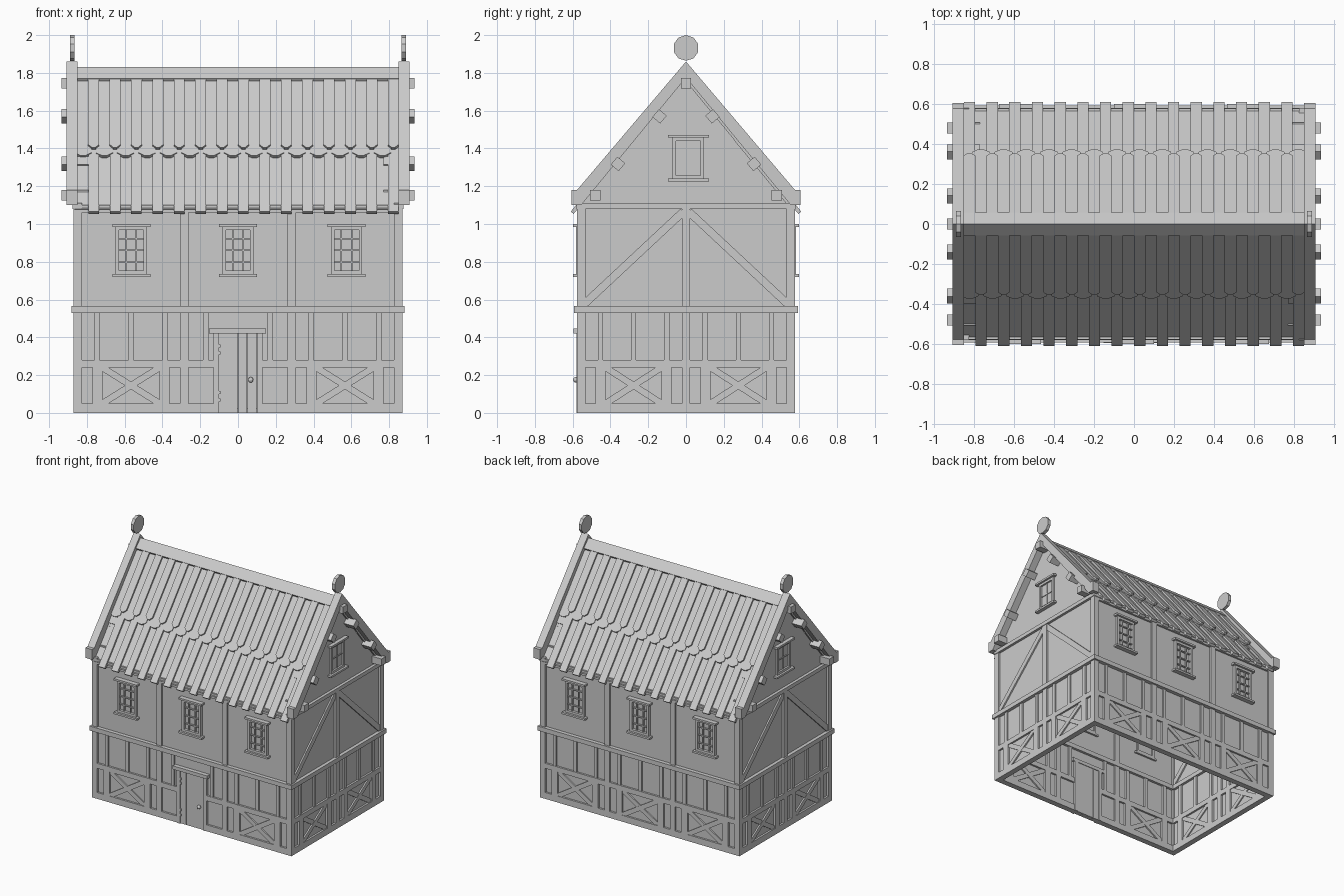
import bpy, bmesh
from math import pi, atan, atan2, hypot, cos, sin
from mathutils import Matrix, Vector

if "Cube" in bpy.data.objects:
    bpy.data.objects.remove(bpy.data.objects["Cube"])


def finish(name, bm):
    bmesh.ops.recalc_face_normals(bm, faces=bm.faces)
    me = bpy.data.meshes.new(name)
    bm.to_mesh(me)
    bm.free()
    ob = bpy.data.objects.new(name, me)
    bpy.context.collection.objects.link(ob)
    return ob


def boxes(name, items, wall):
    """items: (u0, u1, z0, z1, front, back, angle) on a wall; front/back are offsets from its face."""
    turn, dist = wall
    m = Matrix.Rotation(turn, 4, 'Z')
    bm = bmesh.new()
    for u0, u1, z0, z1, f, b, a in items:
        loc = Matrix.Translation(((u0 + u1) / 2, -dist - (f + b) / 2, (z0 + z1) / 2))
        size = Matrix.Diagonal((u1 - u0, f - b, z1 - z0, 1))
        bmesh.ops.create_cube(bm, size=1, matrix=m @ loc @ Matrix.Rotation(-a, 4, 'Y') @ size)
    return finish(name, bm)


def prism(bm, pts, lo, hi, m):
    """Extrude a 2D outline between two heights, placed by matrix m."""
    a = [bm.verts.new(m @ Vector((x, y, lo))) for x, y in pts]
    b = [bm.verts.new(m @ Vector((x, y, hi))) for x, y in pts]
    bm.faces.new(a)
    bm.faces.new(b[::-1])
    n = len(pts)
    for i in range(n):
        j = (i + 1) % n
        bm.faces.new((a[i], b[i], b[j], a[j]))


def beam(u0, u1, z0, z1, f=0.0, b=-0.045):
    return (u0, u1, z0, z1, f, b, 0)


def brace(p, q, w, f=-0.004, b=-0.041):
    (x0, z0), (x1, z1) = p, q
    l = hypot(x1 - x0, z1 - z0) / 2
    cx, cz = (x0 + x1) / 2, (z0 + z1) / 2
    return (cx - l, cx + l, cz - w / 2, cz + w / 2, f, b, atan2(z1 - z0, x1 - x0))


def bay(u0, u1):
    """Lower-storey bay: sill, rail, studs and a crossed panel."""
    g, p = 0.055, 0.108
    out = [beam(u0, u1, 0, 0.05), beam(u0, u1, 0.24, 0.28)]
    out += [beam(u0 + g, u0 + p, 0.05, 0.24), beam(u1 - p, u1 - g, 0.05, 0.24)]
    out += [beam(u - 0.014, u + 0.014, 0.28, 0.53, -0.003) for u in (u0 + 0.08, (u0 + u1) / 2, u1 - 0.08)]
    out += [brace((u0 + p, 0.05), (u1 - p, 0.24), 0.035),
            brace((u0 + p, 0.24), (u1 - p, 0.05), 0.035, -0.006, -0.039)]
    return out


def window(c, z0, z1, w, nu, nz, over):
    """Framed window with glazing bars, lintel and ledge."""
    h, t = w / 2, 0.018
    out = [beam(c - h, c - h + t, z0, z1, 0.006, -0.04), beam(c + h - t, c + h, z0, z1, 0.006, -0.04),
           beam(c - h, c + h, z0, z0 + t, 0.006, -0.04), beam(c - h, c + h, z1 - t, z1, 0.006, -0.04),
           beam(c - h - over, c + h + over, z1, z1 + 0.015, 0.022),
           beam(c - h - over, c + h + over, z0 - 0.015, z0, 0.022)]
    for i in range(1, nu):
        u = c - h + w * i / nu
        out.append(beam(u - 0.004, u + 0.004, z0, z1, -0.002, -0.03))
    for i in range(1, nz):
        z = z0 + (z1 - z0) * i / nz
        out.append(beam(c - h, c + h, z - 0.004, z + 0.004, -0.002, -0.03))
    return out


X, Y = 0.87, 0.577
front, right, back, left = (0, Y), (pi / 2, X), (pi, Y), (-pi / 2, X)

# Long walls
for side, wall in (("front", front), ("back", back)):
    boxes(side + "_plaster", [beam(-X + 0.03, X - 0.03, 0.02, 1.1, -0.015, -0.03)], wall)
    t = [beam(-0.88, 0.88, 0.53, 0.565, 0.015, -0.05), beam(-X, X, 1.06, 1.10, 0.0)]
    for u in (-0.848, -0.285, 0.285, 0.848):
        t.append(beam(u - 0.022, u + 0.022, 0, 1.08))
    t += bay(-0.826, -0.307) + bay(0.307, 0.826)
    if side == "back":
        t += bay(-0.263, 0.263)
    else:
        for s in (-1, 1):
            a, b = sorted((s * 0.125, s * 0.263))
            t += [beam(a, b, 0, 0.05), beam(a, b, 0.24, 0.28),
                  beam(s * 0.17 - 0.014, s * 0.17 + 0.014, 0.28, 0.53, -0.003)]
    boxes(side + "_timber_frame", t, wall)
    for i, c in enumerate((-0.565, 0, 0.575)):
        boxes(f"{side}_window_{i + 1}", window(c, 0.735, 0.985, 0.165, 3, 4, 0.018), wall)

# Door
boxes("door_planks", [beam(-0.1 + i * 0.05, -0.0515 + i * 0.05, 0, 0.42, -0.004) for i in range(4)], front)
boxes("door_frame", [beam(-0.13, -0.1, 0, 0.42, 0.004, -0.05), beam(0.1, 0.13, 0, 0.42, 0.004, -0.05),
                     beam(-0.153, 0.147, 0.42, 0.447, 0.018, -0.05)], front)
boxes("door_hinges", [beam(-0.1, -0.092, z, z + 0.016, 0.004, -0.01)
                      for z in (0.06, 0.1, 0.31, 0.345)], front)
bm = bmesh.new()
bmesh.ops.create_uvsphere(bm, u_segments=10, v_segments=6, radius=0.015,
                          matrix=Matrix.Translation((0.067, -Y - 0.006, 0.175)))
finish("door_knob", bm)

# Gable ends
slope = atan(0.68 / 0.575)
for side, wall in (("right", right), ("left", left)):
    boxes(side + "_plaster", [beam(-Y + 0.03, Y - 0.03, 0.02, 1.1, -0.015, -0.03)], wall)
    t = [beam(-0.592, 0.592, 0.53, 0.565, 0.012, -0.05), beam(-0.58, 0.58, 1.08, 1.11, 0.005)]
    for u in (-0.555, 0, 0.555):
        t.append(beam(u - 0.022, u + 0.022, 0, 1.08))
    t += bay(-0.533, -0.022) + bay(0.022, 0.533)
    t += [brace((s * 0.015, 1.065), (s * 0.54, 0.575), 0.042) for s in (-1, 1)]
    boxes(side + "_timber_frame", t, wall)
    # gable window sits a little off centre
    c = 0.012 if side == "right" else -0.012
    boxes(side + "_gable_window", window(c, 1.24, 1.457, 0.165, 2, 2, 0.026), (wall[0], 0.86))
    # purlin ends
    p = [(0, 1.745, 0)] + [(s * u, z, s * a) for s in (-1, 1)
                           for u, z, a in ((0.14, 1.57, -slope), (0.36, 1.318, -slope), (0.48, 1.152, 0))]
    r = 0.027
    boxes(side + "_purlin_ends", [(u - r, u + r, z - r, z + r, 0.065, -0.1, a) for u, z, a in p], wall)
    # local (u, z, outward) to world
    m = Matrix.Rotation(wall[0], 4, 'Z') @ Matrix.Rotation(pi / 2, 4, 'X')
    bm = bmesh.new()
    prism(bm, [(-0.57, 1.09), (0.57, 1.09), (0, 1.79)], 0.835, 0.852, m)
    finish(side + "_gable_wall", bm)
    half = [(0.577, 1.18), (0.605, 1.18), (0.605, 1.10), (0.555, 1.10)]
    outline = [(0, 1.86)] + half + [(0, 1.775)] + [(-u, z) for u, z in half[::-1]]
    bm = bmesh.new()
    prism(bm, outline, 0.85, 0.908, m)
    finish(side + "_bargeboards", bm)
    bm = bmesh.new()
    prism(bm, [(0.068 * sin(k * pi / 5), 1.932 + 0.068 * cos(k * pi / 5)) for k in range(10)], 0.865, 0.89, m)
    finish(side + "_finial", bm)

# Roof slopes: local axes are along, down the slope, and outward
a = atan(1.21)
base = Matrix(((1, 0, 0, 0), (0, -cos(a), -sin(a), 0), (0, -sin(a), cos(a), 1.82), (0, 0, 0, 1)))


def plank(bm, c, w, s0, s1, lo, hi, m, tip):
    h = w / 2
    prism(bm, [(c - h, s0), (c + h, s0), (c + h, s1 - tip), (c + h * 0.3, s1), (c - h * 0.3, s1),
               (c - h, s1 - tip)] if tip else [(c - h, s0), (c + h, s0), (c + h, s1), (c - h, s1)], lo, hi, m)


for side, turn in (("front", pi), ("back", 0)):
    m = Matrix.Rotation(turn, 4, 'Z') @ Matrix.Scale(-1, 4, (0, 1, 0)) @ base
    bm = bmesh.new()
    plank(bm, 0, 1.7, 0.02, 0.915, -0.06, -0.04, m, 0)
    finish(side + "_roof_deck", bm)
    low, high = bmesh.new(), bmesh.new()
    for i in range(15):
        r = -0.822 + i * 0.1133   # raised board
        g = r + 0.0567            # board below
        plank(low, g, 0.09, 0.45, 0.94, -0.044, -0.024, m, 0)
        plank(low, r, 0.056, 0.45, 0.97, -0.03, -0.01, m, 0)
        plank(high, g, 0.09, 0.06, 0.59, -0.042, -0.004, m, 0.02)
        plank(high, r, 0.058, 0.06, 0.545, -0.03, 0.009, m, 0.02)
    finish(side + "_lower_roof_boards", low)
    finish(side + "_upper_roof_boards", high)

# Ridge cap
bm = bmesh.new()
prism(bm, [(0, 1.832), (0.058, 1.77), (0.04, 1.745), (0, 1.78), (-0.04, 1.745), (-0.058, 1.77)], -0.855, 0.855,
      Matrix.Rotation(pi / 2, 4, 'Z') @ Matrix.Rotation(pi / 2, 4, 'X'))
finish("ridge_cap", bm)
